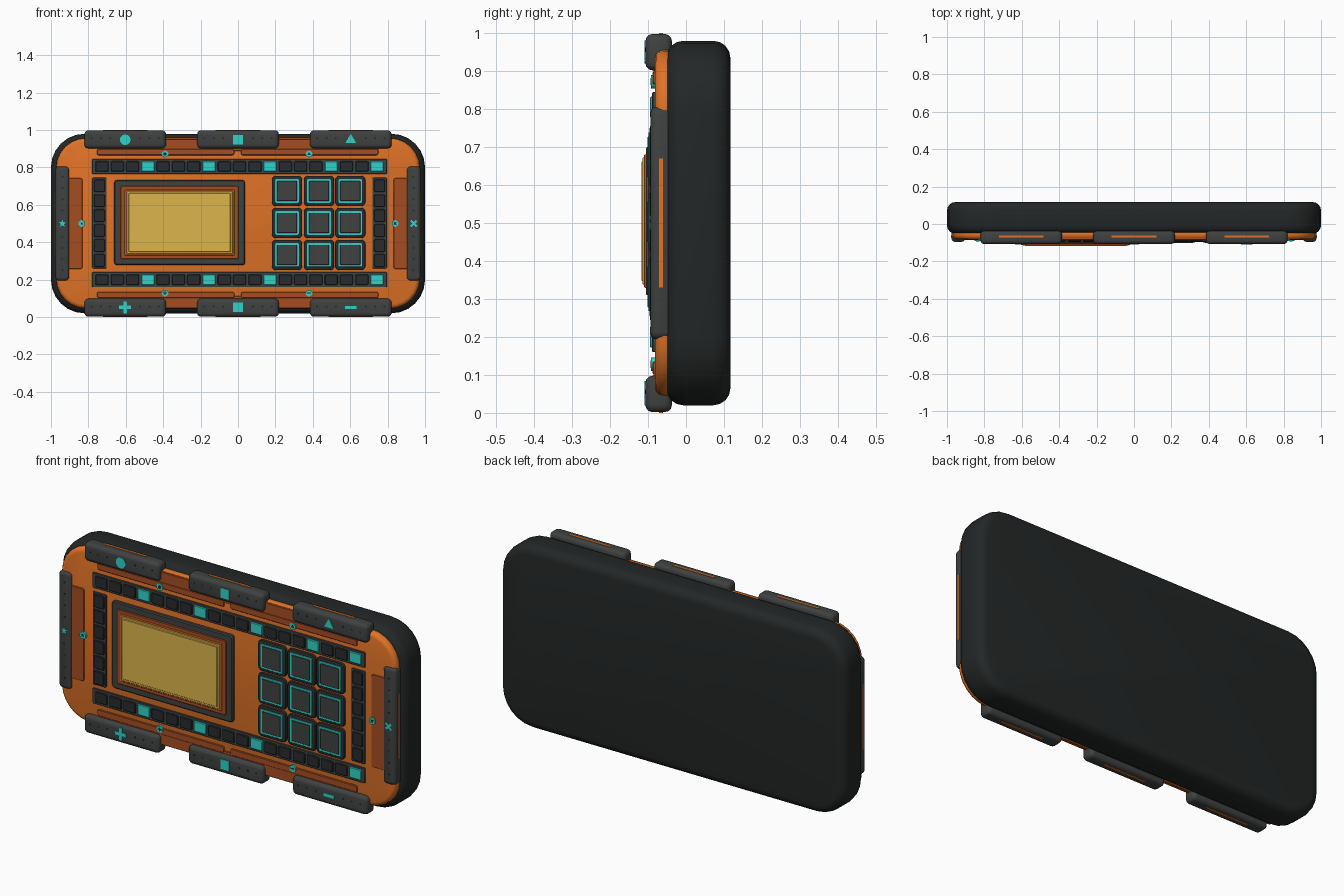
import bpy, bmesh, math
from mathutils import Vector

if "Cube" in bpy.data.objects:
    bpy.data.objects.remove(bpy.data.objects["Cube"])


def mat(name, r, g, b):
    m = bpy.data.materials.new(name)
    m.diffuse_color = (r, g, b, 1)
    m.use_nodes = True
    m.node_tree.nodes["Principled BSDF"].inputs["Base Color"].default_value = m.diffuse_color
    return m


SHELL = mat("shell_black", 0.017, 0.02, 0.02)
GRIP = mat("grip_grey", 0.05, 0.053, 0.053)
CELL = mat("cell_black", 0.022, 0.024, 0.025)
ORANGE = mat("orange", 0.75, 0.17, 0.02)
RUST = mat("dark_orange", 0.38, 0.075, 0.015)
YELLOW = mat("screen_yellow", 0.72, 0.46, 0.07)
TEAL = mat("teal", 0.03, 0.65, 0.58)


def finish(bm, name, material):
    bmesh.ops.recalc_face_normals(bm, faces=bm.faces[:])
    for f in bm.faces:
        f.smooth = True
    for e in bm.edges:
        e.smooth = e.calc_face_angle(0) < math.radians(35)
    me = bpy.data.meshes.new(name)
    bm.to_mesh(me)
    bm.free()
    me.materials.append(material)
    ob = bpy.data.objects.new(name, me)
    bpy.context.collection.objects.link(ob)
    return ob


def rbox(name, x, z, y, material, r=0.0, edge=0.0, seg=4, eseg=3):
    """Box over ranges x, z, y; r rounds the outline, edge rounds front and back rims."""
    bm = bmesh.new()
    bmesh.ops.create_cube(bm, size=1)
    for v in bm.verts:
        v.co = Vector([a[0] + (c + 0.5) * (a[1] - a[0]) for a, c in zip((x, y, z), v.co)])
    if r:
        es = [e for e in bm.edges if abs(e.verts[0].co.y - e.verts[1].co.y) > 1e-5]
        bmesh.ops.bevel(bm, geom=es, offset=r, segments=seg, profile=0.5, affect='EDGES')
    if edge:
        bm.normal_update()
        caps = [f for f in bm.faces if abs(f.normal.y) > 0.9]
        es = list({e for f in caps for e in f.edges})
        bmesh.ops.bevel(bm, geom=es, offset=edge, segments=eseg, profile=0.5, affect='EDGES')
    return finish(bm, name, material)


def block(name, cx, cz, w, h, y, material, r=0.0, edge=0.0, seg=2, eseg=1):
    return rbox(name, (cx - w / 2, cx + w / 2), (cz - h / 2, cz + h / 2), y,
                material, r, edge, seg, eseg)


def prism(name, pts, cx, cz, size, y, material):
    bm = bmesh.new()
    f = bm.faces.new([bm.verts.new((cx + px * size, y[0], cz + pz * size)) for px, pz in pts])
    ext = bmesh.ops.extrude_face_region(bm, geom=[f])
    for v in ext["geom"]:
        if isinstance(v, bmesh.types.BMVert):
            v.co.y = y[1]
    return finish(bm, name, material)


def polar(n, radii=(1,), start=90):
    return [(radii[i % len(radii)] * math.cos(math.radians(start + 360 * i / n)),
             radii[i % len(radii)] * math.sin(math.radians(start + 360 * i / n))) for i in range(n)]


T = 0.27
PLUS = [(-T, 1), (-T, T), (-1, T), (-1, -T), (-T, -T), (-T, -1),
        (T, -1), (T, -T), (1, -T), (1, T), (T, T), (T, 1)]
ICON = {
    "circle": polar(24), "square": polar(4, (1.3,), 45), "triangle": polar(3, (1.15,)),
    "plus": [(1.15 * a, 1.15 * b) for a, b in PLUS],
    "minus": [(-1.1, -0.3), (1.1, -0.3), (1.1, 0.3), (-1.1, 0.3)],
    "star": polar(10, (1, 0.42)),
    "cross": [((a - b) * 0.75, (a + b) * 0.75) for a, b in PLUS],
}

# Back shell and orange face plate
rbox("back_shell", (-1, 1), (0.02, 0.98), (-0.052, 0.117), SHELL, 0.18, 0.045, 6, 4)
rbox("face_plate", (-0.972, 0.972), (0.045, 0.957), (-0.082, -0.03), ORANGE, 0.16, 0.022, 6, 3)

# Dark orange inlays behind the grips
for s, side in ((1, "top"), (-1, "bottom")):
    block(side + "_inlay", 0, 0.5 + s * 0.42, 1.5, 0.065, (-0.086, -0.07), RUST, 0.01, 0.002)
    for x in (-0.387, 0.383):
        block(side + "_inlay_strip", x, 0.5 + s * 0.382, 0.735, 0.034, (-0.088, -0.07), RUST, 0.01, 0.003)
for s in (-1, 1):
    block("side_inlay", s * 0.872, 0.5, 0.08, 0.485, (-0.086, -0.07), RUST, 0.01, 0.002)


# Bumper grips with icons, dots and orange slits
def icon(kind, x, z, size, y0):
    prism(kind + "_icon", ICON[kind], x, z, size, (y0, y0 + 0.008), TEAL)


top_bottom = [(-0.603, 1, "circle"), (0, 1, "square"), (0.603, 1, "triangle"),
              (-0.603, -1, "plus"), (0, -1, "square"), (0.603, -1, "minus")]
for x, s, kind in top_bottom:
    z = 0.5 + s * 0.45
    block("edge_grip", x, z, 0.436, 0.096, (-0.107, -0.037), GRIP, 0.02, 0.019, 3, 3)
    block("edge_grip_slit", x, 0.5 + s * 0.49, 0.24, 0.02, (-0.071, -0.061), ORANGE)
    icon(kind, x, z - s * 0.002, 0.028, -0.1095)
    for d in (0.08, 0.13, 0.18):
        for q in (-1, 1):
            prism("grip_dot", polar(8), x + q * d, z + 0.006, 0.006, (-0.1078, -0.1), CELL)
for s, kind in ((-1, "star"), (1, "cross")):
    x = s * 0.939
    block("side_grip", x, 0.5, 0.074, 0.612, (-0.094, -0.037), GRIP, 0.02, 0.016, 3, 3)
    block("side_grip_slit", s * 0.968, 0.5, 0.02, 0.34, (-0.071, -0.061), ORANGE)
    icon(kind, x, 0.5, 0.021, -0.0965)
    for d in (0.07, 0.13, 0.19, 0.25):
        for q in (-1, 1):
            prism("grip_dot", polar(8), x, 0.5 + q * d, 0.006, (-0.0948, -0.09), CELL)

# Small round indicator lamps
for x, z, kind in ((-0.39, 0.872, "circle"), (0.38, 0.872, "triangle"), (-0.39, 0.128, "plus"),
                   (0.38, 0.128, "minus"), (-0.835, 0.5, "star"), (0.84, 0.5, "cross")):
    prism("lamp", ICON["circle"], x, z, 0.018, (-0.092, -0.08), TEAL)
    prism("lamp_mark", ICON[kind], x, z, 0.009, (-0.0935, -0.085), CELL)

# Cell tracks around the face
LIT = {0.805: (3, 7, 11, 15, 18), 0.2: (3, 7, 11, 18)}
for z, lit in LIT.items():
    block("long_track", 0.008, z, 1.578, 0.08, (-0.089, -0.07), GRIP, 0.006, 0.002)
    for i in range(19):
        block("track_cell", -0.727 + i * 0.0817, z, 0.07, 0.056, (-0.095, -0.08),
              TEAL if i in lit else CELL, 0.006, 0.003)
for x in (-0.741, 0.757):
    block("short_track", x, 0.5025, 0.078, 0.485, (-0.089, -0.07), GRIP, 0.006, 0.002)
    for i in range(6):
        block("track_cell", x, 0.3025 + i * 0.08, 0.058, 0.068, (-0.095, -0.08), CELL, 0.006, 0.003)

# Screen: stacked bezels and yellow panel
SX, SZ = -0.312, 0.505
block("screen_bezel", SX, SZ, 0.7, 0.455, (-0.1, -0.07), GRIP, 0.014, 0.005)
block("screen_inner_bezel", SX, SZ, 0.632, 0.39, (-0.106, -0.08), RUST, 0.008, 0.003)
block("screen_surround", SX, SZ, 0.588, 0.352, (-0.111, -0.08), ORANGE, 0.006, 0.003)
block("screen_rim", SX, SZ, 0.568, 0.338, (-0.114, -0.08), YELLOW, 0.006, 0.003)
block("screen_panel", SX, SZ, 0.545, 0.315, (-0.117, -0.08), YELLOW, 0.004, 0.002)

# Keypad: 3 x 3 keys with teal outlines
for x in (0.262, 0.433, 0.6):
    for z in (0.332, 0.503, 0.674):
        block("key_base", x, z, 0.162, 0.162, (-0.096, -0.07), CELL, 0.022, 0.006, 3, 2)
        block("key_outline", x, z, 0.128, 0.128, (-0.099, -0.08), TEAL, 0.004, 0.001)
        block("key_cap", x, z, 0.108, 0.108, (-0.102, -0.08), GRIP, 0.004, 0.002)
